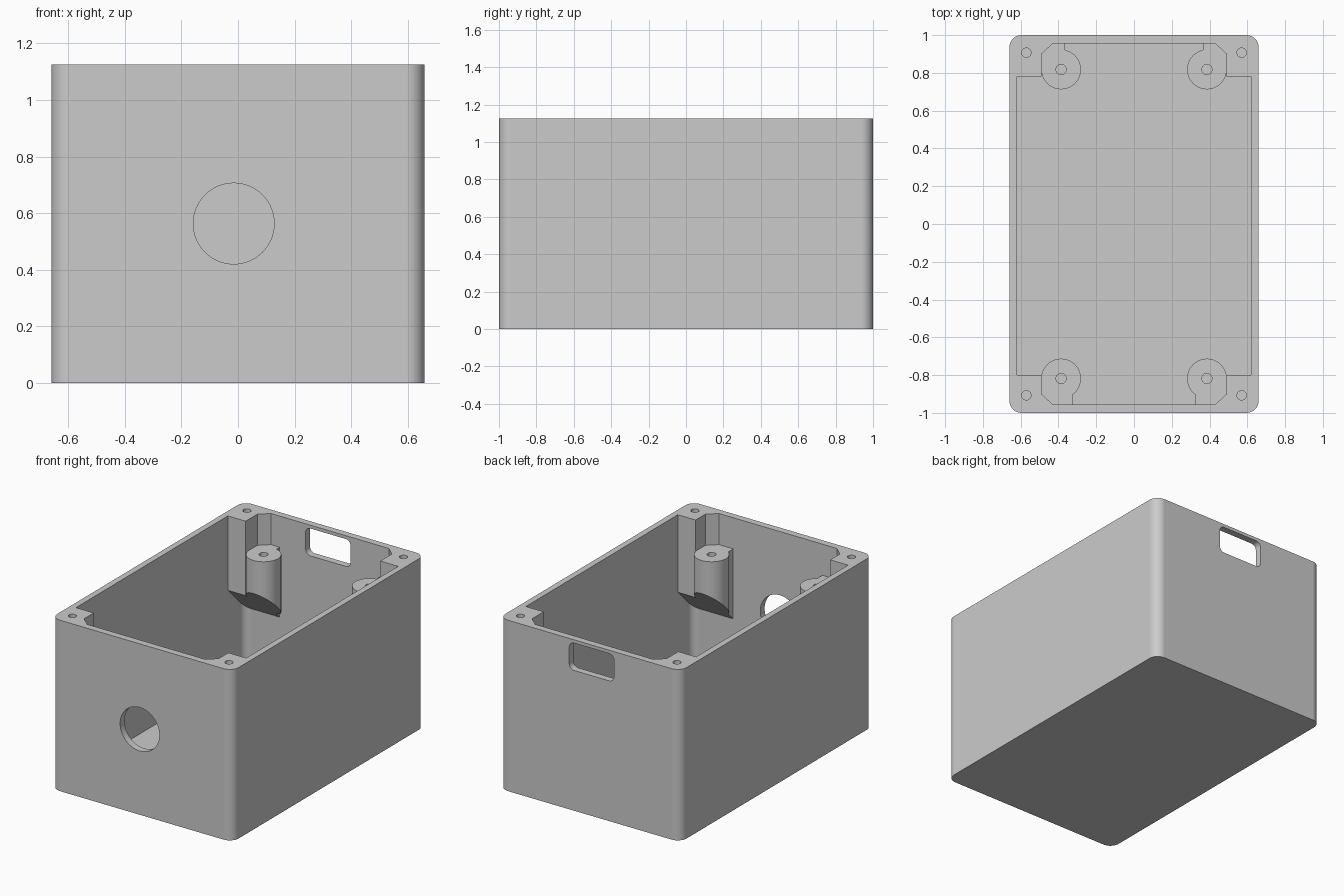
import bpy, bmesh, math

cube = bpy.data.objects.get("Cube")
if cube:
    bpy.data.objects.remove(cube, do_unlink=True)

HEIGHT = 1.125
WALL_X, WALL_Y = 0.62, 0.955     # inner wall faces
FLOOR = 0.04

grey = bpy.data.materials.new("light_grey_plastic")
grey.use_nodes = True
COLOUR = (0.6, 0.6, 0.6, 1)
grey.diffuse_color = COLOUR
grey.node_tree.nodes["Principled BSDF"].inputs["Base Color"].default_value = COLOUR


def rounded_rect(w, h, r, cx=0, cy=0, n=8):
    """Outline of a rounded rectangle with half sizes w and h."""
    pts = []
    for k, (sx, sy) in enumerate([(1, 1), (-1, 1), (-1, -1), (1, -1)]):
        for i in range(n + 1):
            a = math.pi / 2 * (k + i / n)
            pts.append((cx + sx * (w - r) + r * math.cos(a),
                        cy + sy * (h - r) + r * math.sin(a)))
    return pts


def circle(cx, cy, r, n=32):
    return [(cx + r * math.cos(2 * math.pi * i / n),
             cy + r * math.sin(2 * math.pi * i / n)) for i in range(n)]


def prism(name, outline, low, high, along_y=False):
    """Extrude an outline; low may be a function of the outline point."""
    bm = bmesh.new()
    rings = []
    for level in (low, high):
        ring = []
        for u, v in outline:
            w = level(u, v) if callable(level) else level
            ring.append(bm.verts.new((u, w, v) if along_y else (u, v, w)))
        rings.append(ring)
        bm.faces.new(ring)
    n = len(outline)
    for i in range(n):
        j = (i + 1) % n
        bm.faces.new((rings[0][i], rings[0][j], rings[1][j], rings[1][i]))
    bmesh.ops.recalc_face_normals(bm, faces=bm.faces)
    mesh = bpy.data.meshes.new(name)
    bm.to_mesh(mesh)
    bm.free()
    mesh.materials.append(grey)
    ob = bpy.data.objects.new(name, mesh)
    bpy.context.collection.objects.link(ob)
    return ob


def activate(ob):
    bpy.ops.object.select_all(action='DESELECT')
    ob.select_set(True)
    bpy.context.view_layer.objects.active = ob


def combine(target, tool, operation):
    """Apply a boolean and discard the tool object."""
    mod = target.modifiers.new("boolean", 'BOOLEAN')
    mod.operation = operation
    mod.solver = 'EXACT'
    mod.object = tool
    activate(target)
    bpy.ops.object.modifier_apply(modifier=mod.name)
    bpy.data.objects.remove(tool, do_unlink=True)


def finish(ob):
    activate(ob)
    bpy.ops.object.shade_smooth_by_angle(angle=math.radians(30))
    mod = ob.modifiers.new("flat_face_normals", 'WEIGHTED_NORMAL')
    mod.keep_sharp = True


def slope(x, y):
    """45 degree underside of the corner blocks and standoffs."""
    return 0.46 + WALL_Y - abs(y)


# Hollow box
case = prism("enclosure", rounded_rect(0.66, 1.0, 0.065), 0, HEIGHT)
combine(case, prism("cavity", rounded_rect(WALL_X, WALL_Y, 0.05), FLOOR, HEIGHT + 0.2),
        'DIFFERENCE')

# Round cable hole in the front, rounded slot in the back
combine(case, prism("cable_hole", circle(-0.015, 0.563, 0.143, 64), -1.1, -0.9, True),
        'DIFFERENCE')
combine(case, prism("slot", rounded_rect(0.163, 0.09, 0.035, -0.013, 1.013), 0.9, 1.1, True),
        'DIFFERENCE')

# Corner blocks with lid screw holes, and board standoffs joined to the end walls
for sy, end, block_y, rib_x in [(-1, "front", 0.80, 0.325), (1, "back", 0.78, 0.365)]:
    for sx, side in [(-1, "right"), (1, "left")]:
        def place(points):
            return [(sx * x, sy * y) for x, y in points]

        block = [(0.49, block_y), (0.635, block_y), (0.635, 0.975), (0.43, 0.975),
                 (0.43, WALL_Y), (0.49, 0.90)]
        combine(case, prism("block", place(block), slope, HEIGHT), 'UNION')
        combine(case, prism("screw_hole", place(circle(0.57, 0.907, 0.025, 24)),
                            0.75, HEIGHT + 0.1), 'DIFFERENCE')

        cx, cy, r = 0.386, 0.818, 0.105
        start = math.acos((rib_x - cx) / r)
        arc = [start + (2 * math.pi - start) * i / 36 for i in range(37)]
        outline = [(cx + r * math.cos(a), cy + r * math.sin(a)) for a in arc]
        outline += [(cx + r, 0.965), (rib_x, 0.965)]
        standoff = prism(f"{end}_{side}_standoff", place(outline), slope, 0.92)
        combine(standoff, prism("pilot_hole", place(circle(cx, cy, 0.027, 24)), 0.72, 1.0),
                'DIFFERENCE')
        finish(standoff)

finish(case)
